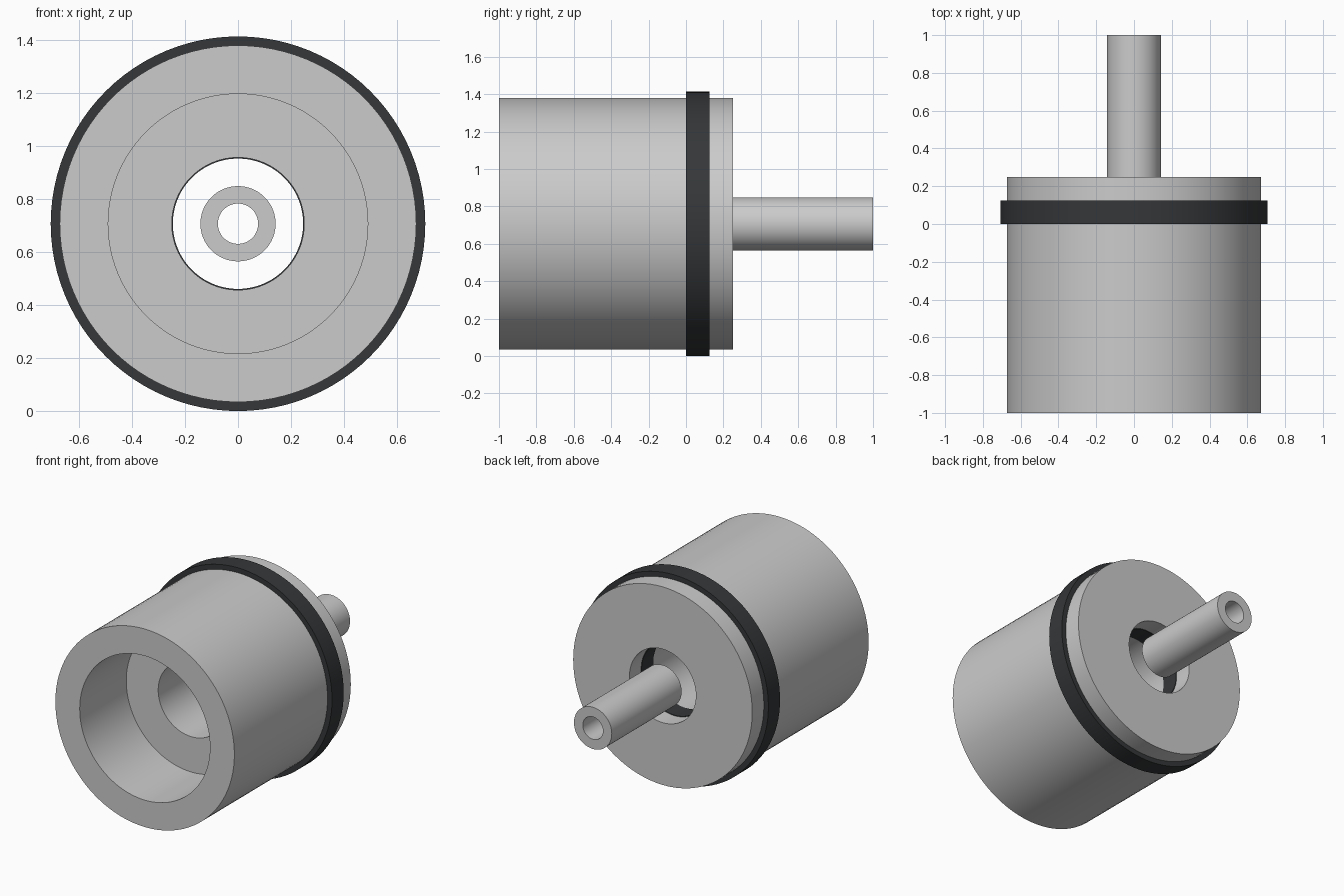
import bpy, bmesh, math

if "Cube" in bpy.data.objects:
    bpy.data.objects.remove(bpy.data.objects["Cube"])

SEGMENTS = 96
AXIS_Z = 0.707


def lathe(name, profile, material=None):
    """Spin a closed (radius, y) profile around the horizontal y axis."""
    bm = bmesh.new()
    rings = []
    for radius, y in profile:
        rings.append([bm.verts.new((radius * math.cos(a), y, radius * math.sin(a)))
                      for a in (2 * math.pi * i / SEGMENTS for i in range(SEGMENTS))])
    for k, ring in enumerate(rings):
        following = rings[(k + 1) % len(rings)]
        for i in range(SEGMENTS):
            j = (i + 1) % SEGMENTS
            bm.faces.new((ring[i], ring[j], following[j], following[i]))
    bmesh.ops.recalc_face_normals(bm, faces=bm.faces)
    mesh = bpy.data.meshes.new(name)
    bm.to_mesh(mesh)
    bm.free()
    obj = bpy.data.objects.new(name, mesh)
    obj.location.z = AXIS_Z
    bpy.context.collection.objects.link(obj)
    if material:
        mesh.materials.append(material)
    bpy.ops.object.select_all(action='DESELECT')
    obj.select_set(True)
    bpy.context.view_layer.objects.active = obj
    bpy.ops.object.shade_smooth_by_angle(angle=math.radians(30))
    return obj


def tube(name, outer, inner, y0, y1, material=None):
    return lathe(name, [(outer, y0), (outer, y1), (inner, y1), (inner, y0)], material)


rubber = bpy.data.materials.new("dark_rubber")
rubber.diffuse_color = (0.035, 0.038, 0.04, 1)
rubber.use_nodes = True
rubber.node_tree.nodes["Principled BSDF"].inputs["Base Color"].default_value = rubber.diffuse_color

# Front cup: wide counterbore stepping down to the through hole
lathe("front_cup", [(0.673, -1), (0.673, 0), (0.25, 0), (0.25, -0.5), (0.49, -0.5), (0.49, -1)])
# Dark washer, proud of the body outside and slightly inside
tube("washer", 0.707, 0.246, 0, 0.125, rubber)
# Rear cap
tube("rear_cap", 0.673, 0.25, 0.125, 0.25)
# Hollow stem behind the cap
tube("stem", 0.142, 0.076, 0.25, 1)
